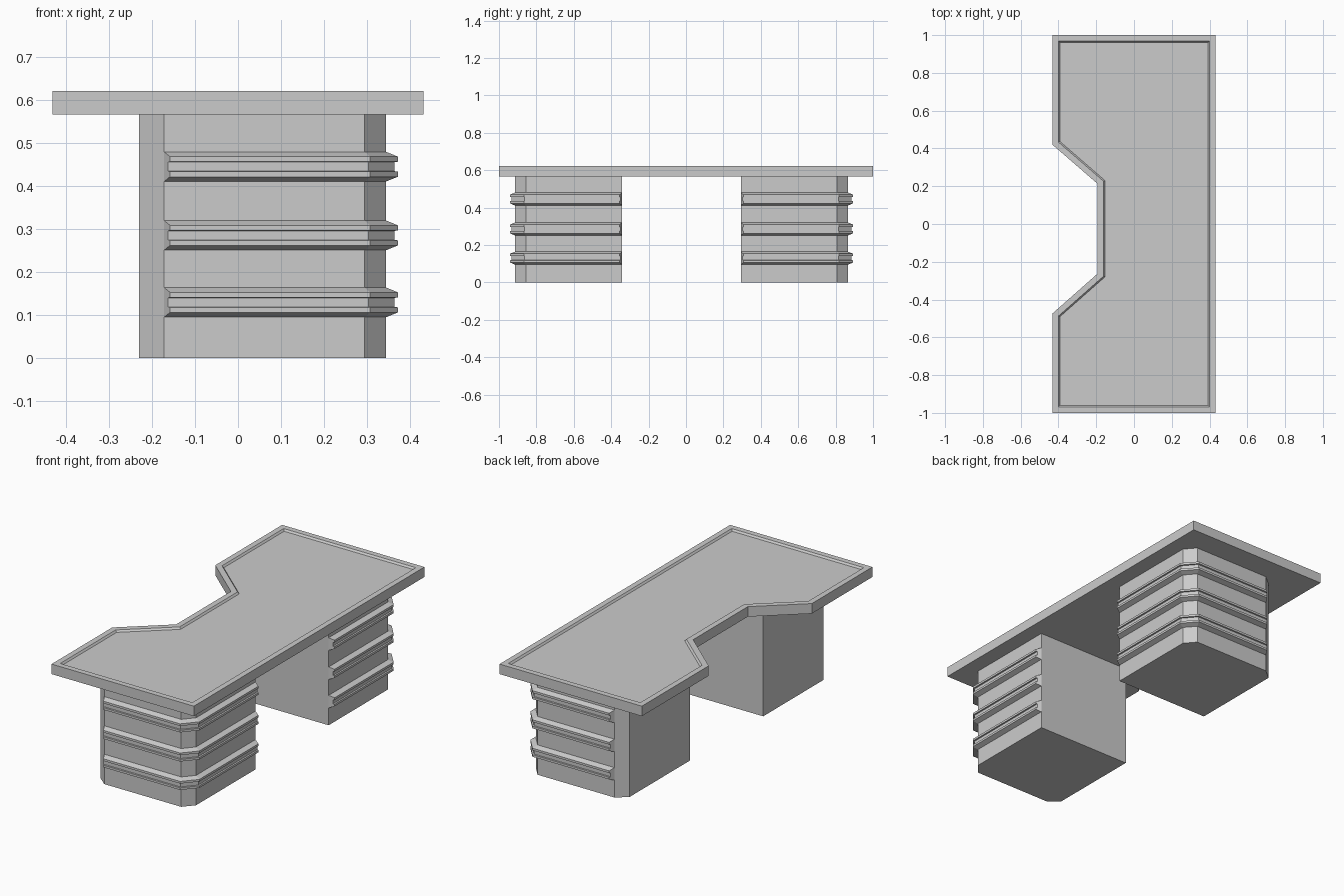
import bpy, bmesh
from mathutils import Vector

if "Cube" in bpy.data.objects:
    bpy.data.objects.remove(bpy.data.objects["Cube"])

MID = -0.024  # y of the plane between the two pedestals


def finish(bm, name):
    bmesh.ops.recalc_face_normals(bm, faces=bm.faces[:])
    me = bpy.data.meshes.new(name)
    bm.to_mesh(me)
    bm.free()
    ob = bpy.data.objects.new(name, me)
    bpy.context.collection.objects.link(ob)
    return ob


def prism(outline, z0, z1):
    bm = bmesh.new()
    lo = [bm.verts.new((x, y, z0)) for x, y in outline]
    hi = [bm.verts.new((x, y, z1)) for x, y in outline]
    n = len(outline)
    for i in range(n):
        j = (i + 1) % n
        bm.faces.new((lo[i], lo[j], hi[j], hi[i]))
    bm.faces.new(lo[::-1])
    top = bm.faces.new(hi)
    bmesh.ops.recalc_face_normals(bm, faces=bm.faces[:])
    return bm, top


# Desk top with knee notch and a shallow recessed panel inside a rim
outline = [(-0.432, -1), (0.432, -1), (0.432, 1), (-0.432, 1),
           (-0.432, 0.42), (-0.192, 0.212), (-0.192, -0.262), (-0.432, -0.474)]
bm, top = prism(outline, 0.567, 0.622)
bmesh.ops.inset_individual(bm, faces=[top], thickness=0.031, use_even_offset=True)
bmesh.ops.inset_individual(bm, faces=[top], thickness=0.008, depth=-0.01, use_even_offset=True)
finish(bm, "desk_top")

# Moulding path round the outer side of a pedestal, and its grooved profile
path = [Vector(p) for p in ((-0.172, 0.89), (0.295, 0.89), (0.345, 0.832), (0.345, 0.317))]
profile = [(0, -0.035), (0.027, -0.024), (0.027, -0.012), (0.019, -0.011),
           (0.019, 0.010), (0.027, 0.011), (0.027, 0.023), (0, 0.034)]


def offset_path(d):
    dirs = [(b - a).normalized() for a, b in zip(path, path[1:])]
    nors = [Vector((-t.y, t.x)) for t in dirs]
    pts = [path[0] + nors[0] * d + dirs[0] * d * 0.5]
    for p, a, b in zip(path[1:], nors, nors[1:]):
        pts.append(p + (a + b) * d / (1 + a.dot(b)))
    pts.append(path[-1] + nors[-1] * d - dirs[-1] * d * 0.5)
    return pts


def moulding(name, zc, side):
    bm = bmesh.new()
    rows = [[bm.verts.new((p.x, MID + side * p.y, zc + z)) for p in offset_path(d)]
            for d, z in profile]
    for a, b in zip(rows, rows[1:]):
        for i in range(len(path) - 1):
            bm.faces.new((a[i], a[i + 1], b[i + 1], b[i]))
    for end in (0, -1):
        bm.faces.new([r[end] for r in rows])
    for i in range(len(path) - 1):
        bm.faces.new((rows[0][i], rows[0][i + 1], rows[-1][i + 1], rows[-1][i]))
    finish(bm, name)


# Two mirrored pedestals, each with three mouldings
body = [(-0.23, 0.317), (-0.23, 0.842)] + [tuple(p) for p in path]
for side, label in ((-1, "front"), (1, "back")):
    bm, _ = prism([(x, MID + side * y) for x, y in body], 0, 0.567)
    finish(bm, label + "_pedestal")
    for k, zc in enumerate((0.13, 0.286, 0.446)):
        moulding(f"{label}_moulding_{k + 1}", zc, side)
